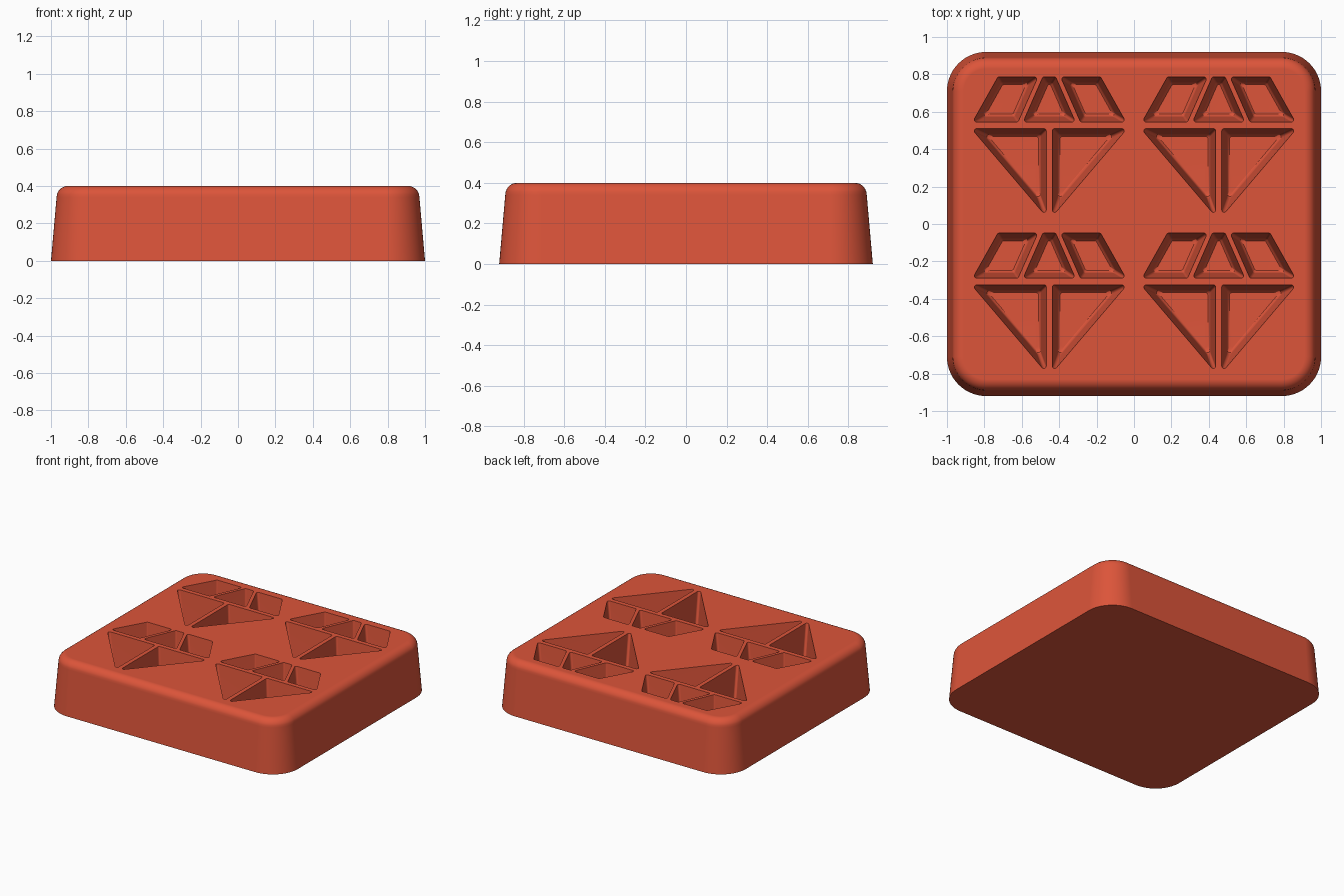
import bpy, bmesh, math
from mathutils import Vector

if "Cube" in bpy.data.objects:
    bpy.data.objects.remove(bpy.data.objects["Cube"])

TOP = 0.4

mat = bpy.data.materials.new("brick red")
mat.use_nodes = True
colour = (0.72, 0.09, 0.042, 1)
mat.diffuse_color = colour
bsdf = next(n for n in mat.node_tree.nodes if n.type == "BSDF_PRINCIPLED")
bsdf.inputs["Base Color"].default_value = colour


def inset(points, d):
    """Move every side of a counter-clockwise polygon inwards by d."""
    result = []
    for i, p in enumerate(points):
        a = (p - points[i - 1]).normalized()
        b = (points[(i + 1) % len(points)] - p).normalized()
        na, nb = Vector((-a.y, a.x)), Vector((-b.y, b.x))
        result.append(p + (na + nb) * d / (1 + na.dot(nb)))
    return result


def rounded(points, radius, steps):
    """Round the corners of a counter-clockwise polygon."""
    result = []
    for i, p in enumerate(points):
        u, v = points[i - 1] - p, points[(i + 1) % len(points)] - p
        half = u.angle(v) / 2
        t = min(radius / math.tan(half), 0.45 * u.length, 0.45 * v.length)
        r = t * math.tan(half)
        axis = (u.normalized() + v.normalized()).normalized()
        centre = p + axis * r / math.sin(half)
        sweep = math.pi - 2 * half
        start = math.atan2(-axis.y, -axis.x) - sweep / 2
        for k in range(steps + 1):
            a = start + sweep * k / steps
            result.append(centre + Vector((math.cos(a), math.sin(a))) * r)
    return result


def loft(bm, loops):
    """Skin a stack of (outline, height) loops and cap both ends."""
    rings = [[bm.verts.new((p.x, p.y, z)) for p in pts] for pts, z in loops]
    for lo, hi in zip(rings, rings[1:]):
        for i in range(len(lo)):
            bm.faces.new((lo[i - 1], lo[i], hi[i], hi[i - 1]))
    bm.faces.new(rings[0])
    bm.faces.new(rings[-1])


def make_object(name, bm):
    bmesh.ops.recalc_face_normals(bm, faces=bm.faces)
    mesh = bpy.data.meshes.new(name)
    bm.to_mesh(mesh)
    bm.free()
    mesh.materials.append(mat)
    obj = bpy.data.objects.new(name, mesh)
    bpy.context.collection.objects.link(obj)
    return obj


# Tapered block with rounded corners and a rounded top rim
rect = [Vector((x, y)) for x, y in ((-1, -.92), (1, -.92), (1, .92), (-1, .92))]
profile = [(0, 0), (0.03, 0.34)]
for k in range(1, 9):
    a = math.radians(5 + 85 * k / 8)
    profile.append((0.09 - 0.06 * math.cos(a), 0.34 + 0.06 * math.sin(a)))
bm = bmesh.new()
loft(bm, [(rounded(inset(rect, d), 0.21 - d, 14), z) for d, z in profile])
block = make_object("mould_block", bm)

# Gem-shaped groups of pockets: crown centre, crown side, lower facet
crown_centre = [(-.14, .545), (.14, .545), (.034, .787), (-.034, .787)]
crown_side = [(.167, .545), (.41, .545), (.274, .787), (.06, .787)]
lower_facet = [(.016, .04), (.416, .51), (.016, .51)]


def mirrored(points):
    return [(-x, y) for x, y in reversed(points)]


shapes = [crown_centre, crown_side, mirrored(crown_side),
          lower_facet, mirrored(lower_facet)]
pocket_profile = [(-0.002, TOP + 0.02), (0.027, 0.13), (0.031, 0.112),
                  (0.042, 0.1)]
bm = bmesh.new()
for cx in (-0.453, 0.453):
    for dy in (0, -0.835):
        for shape in shapes:
            outline = [Vector((x + cx, y + dy)) for x, y in shape]
            loft(bm, [(rounded(inset(outline, d), 0.013, 5), z)
                      for d, z in pocket_profile])
cutter = make_object("pocket_cutter", bm)
cutter.hide_render = True

# Cut the pockets, then shade
bpy.ops.object.select_all(action="DESELECT")
bpy.context.view_layer.objects.active = block
block.select_set(True)
cut = block.modifiers.new("pockets", "BOOLEAN")
cut.operation = "DIFFERENCE"
cut.solver = "EXACT"
cut.object = cutter
bpy.ops.object.modifier_apply(modifier=cut.name)
bpy.data.objects.remove(cutter)
bpy.ops.object.shade_smooth_by_angle(angle=math.radians(35))
weighted = block.modifiers.new("clean_shading", "WEIGHTED_NORMAL")
weighted.keep_sharp = True
